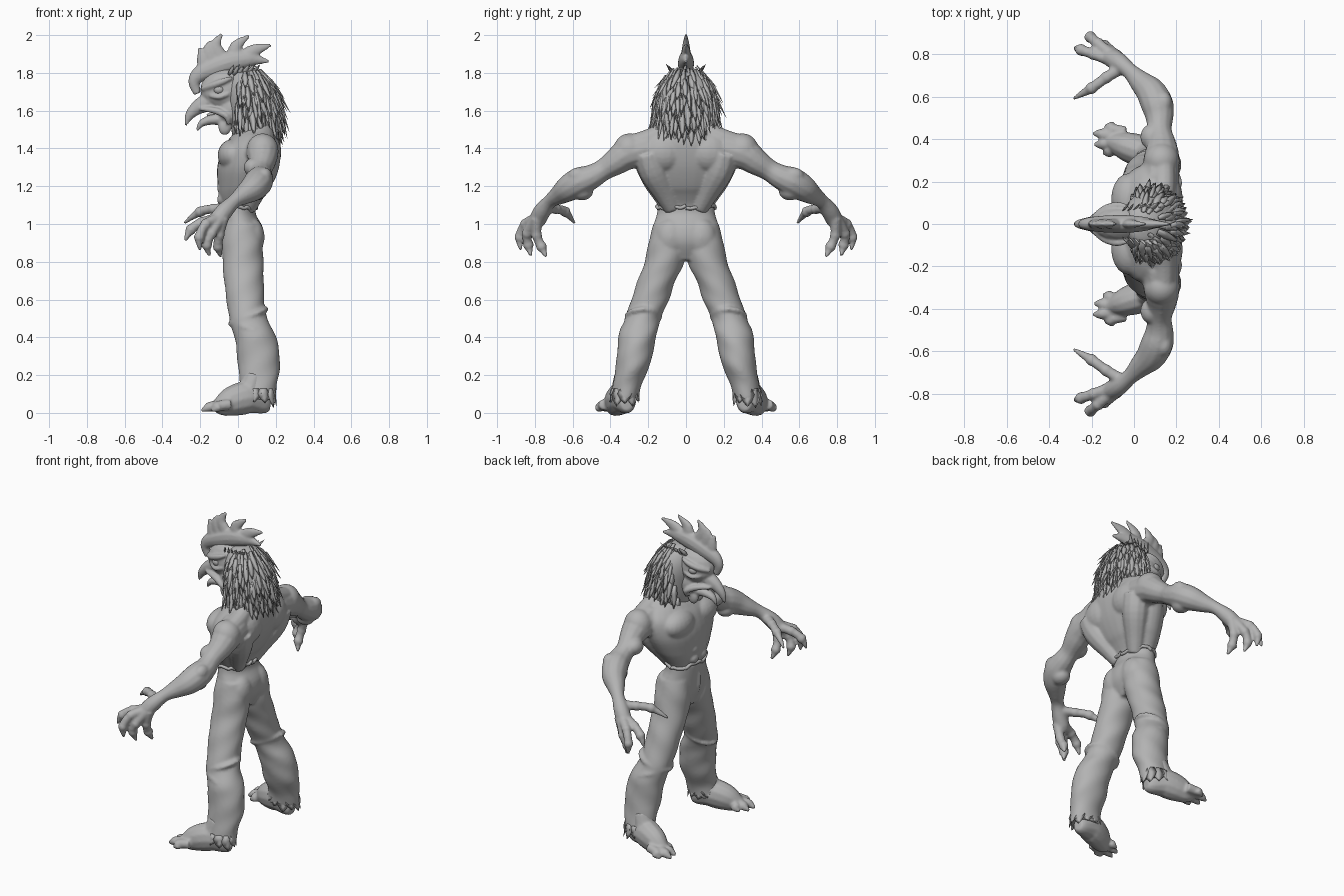
import bpy, bmesh, math, random
from mathutils import Vector, Matrix

random.seed(4)
if "Cube" in bpy.data.objects:
    bpy.data.objects.remove(bpy.data.objects["Cube"], do_unlink=True)

grey = bpy.data.materials.new("plain grey")
grey.use_nodes = True
grey.diffuse_color = (0.45, 0.45, 0.45, 1)
grey.node_tree.nodes["Principled BSDF"].inputs["Base Color"].default_value = (0.45, 0.45, 0.45, 1)


def spline(rows, k=4):
    """Catmull-Rom curve through rows of numbers."""
    out, last = [], len(rows) - 1
    for i in range(last):
        a, b, c, d = (rows[max(0, min(last, j))] for j in (i - 1, i, i + 1, i + 2))
        for s in range(k):
            t = s / k
            out.append([q + 0.5 * t * (r - p + t * (2*p - 5*q + 4*r - e + t * (3*(q - r) + e - p)))
                        for p, q, r, e in zip(a, b, c, d)])
    return out + [list(rows[-1])]


def skin(bm, rings):
    """Closed surface through rings of points."""
    loops = [[bm.verts.new(p) for p in ring] for ring in rings]
    n = len(loops[0])
    for a, b in zip(loops, loops[1:]):
        for i in range(n):
            bm.faces.new((a[i], a[(i + 1) % n], b[(i + 1) % n], b[i]))
    bm.faces.new(loops[0])
    bm.faces.new(loops[-1])


def tube(bm, rows, squash=1.0, n=12, mirror=True):
    """Tapered limb through (x, y, z, radius); squash thins it sideways."""
    path = spline(rows)
    pts = [Vector(p[:3]) for p in path]
    span = pts[-1] - pts[0]
    axis = min(range(3), key=lambda i: abs(span[i]))
    ref = Vector([float(i == axis) for i in range(3)])
    rings = []
    for i, p in enumerate(pts):
        t = (pts[min(i + 1, len(pts) - 1)] - pts[max(i - 1, 0)]).normalized()
        u = (ref - t * ref.dot(t)).normalized()
        v = t.cross(u)
        r = max(path[i][3], 0.003)
        rings.append([p + r * (u * squash * math.cos(a) + v * math.sin(a))
                      for a in (math.tau * j / n for j in range(n))])
    skin(bm, rings)
    if mirror:
        skin(bm, [[(p.x, -p.y, p.z) for p in ring] for ring in rings])


def loft(bm, rows, sides=(1,), ripple=0.0, n=32):
    """Stack of level ellipses: (z, cx, cy, rx, ry), with optional cloth ripple."""
    for s in sides:
        rings = []
        for z, cx, cy, rx, ry in spline(rows):
            ring = []
            for j in range(n):
                a = math.tau * j / n
                w = 1 + ripple * math.sin(2 * a + 30 * z) * math.sin(13 * z + a)
                ring.append((cx + rx * w * math.cos(a), s * (cy + ry * w * math.sin(a)), z))
            rings.append(ring)
        skin(bm, rings)


def blob(bm, c, r, mirror=True):
    for s in ((1, -1) if mirror else (1,)):
        m = Matrix.Translation((c[0], s * c[1], c[2])) @ Matrix.Diagonal((*r, 1))
        bmesh.ops.create_uvsphere(bm, u_segments=20, v_segments=12, radius=1, matrix=m)


def finish(name, bm, voxel=0.0, smooth=4):
    bmesh.ops.recalc_face_normals(bm, faces=bm.faces)
    mesh = bpy.data.meshes.new(name)
    bm.to_mesh(mesh)
    bm.free()
    mesh.materials.append(grey)
    for p in mesh.polygons:
        p.use_smooth = True
    ob = bpy.data.objects.new(name, mesh)
    bpy.context.collection.objects.link(ob)
    if voxel:
        m = ob.modifiers.new("fuse", 'REMESH')
        m.mode, m.voxel_size, m.use_smooth_shade = 'VOXEL', voxel, True
        m = ob.modifiers.new("soften", 'SMOOTH')
        m.factor, m.iterations = 0.5, smooth


# Bare torso, muscles, arms and clawed hands
bm = bmesh.new()
loft(bm, [(1.02, 0, 0, .08, .13), (1.09, 0, 0, .088, .145), (1.15, .01, 0, .112, .185), (1.2, .025, 0, .132, .22),
          (1.3, .045, 0, .155, .268), (1.4, .07, 0, .152, .28), (1.46, .09, 0, .13, .24),
          (1.51, .1, 0, .1, .16), (1.58, .09, 0, .09, .1)])
blob(bm, (-.025, .115, 1.365), (.083, .125, .085))
blob(bm, (.145, .12, 1.38), (.085, .12, .11))
blob(bm, (.13, .3, 1.39), (.085, .085, .09))
tube(bm, [(.15, .2, 1.38, .08), (.13, .17, 1.28, .08), (.08, .11, 1.16, .06), (.05, .07, 1.08, .045)])
for z in (1.13, 1.19, 1.25):
    blob(bm, (-.072, .04, z), (.04, .045, .036))
tube(bm, [(.12, .04, 1.53, .05), (.14, .18, 1.455, .055), (.14, .3, 1.42, .05)])
tube(bm, [(.12, .2, 1.4, .09), (.13, .31, 1.37, .085), (.13, .37, 1.33, .072), (.12, .44, 1.285, .058),
          (.12, .5, 1.25, .066), (.11, .56, 1.225, .077), (.08, .62, 1.19, .072), (.03, .67, 1.155, .054),
          (-.02, .72, 1.12, .038), (-.07, .76, 1.07, .046), (-.11, .785, 1.02, .045), (-.13, .79, .99, .03)])
blob(bm, (.14, .57, 1.255), (.04, .055, .045))
blob(bm, (.1, .55, 1.175), (.055, .06, .05))
blob(bm, (.08, .41, 1.3), (.05, .06, .05))
fingers = [[(-.1, .77, 1.03), (-.19, .8, 1.01), (-.25, .82, .97), (-.28, .83, .91)],
           [(-.1, .79, 1.03), (-.17, .85, 1.0), (-.205, .88, .93), (-.2, .875, .86)],
           [(-.1, .8, 1.02), (-.14, .84, .95), (-.165, .835, .89), (-.15, .82, .83)],
           [(-.08, .79, 1.03), (-.1, .79, .94), (-.105, .765, .88), (-.09, .74, .825)],
           [(-.05, .74, 1.085), (-.13, .69, 1.08), (-.2, .64, 1.065), (-.285, .59, 1.005)]]
for f in fingers:
    tube(bm, [(*p, r) for p, r in zip(f, (.032, .025, .024, .008))])
    for p in f[1:3]:
        blob(bm, p, (.029, .029, .029))
finish("torso_and_arms", bm, .008, 5)

# Trousers with seat, legs and knee folds
bm = bmesh.new()
loft(bm, [(1.095, 0, 0, .095, .15), (1.05, 0, 0, .095, .155), (.98, .02, 0, .112, .175),
          (.9, .025, 0, .11, .18), (.81, .02, 0, .07, .1)])
loft(bm, [(1.0, .02, .085, .095, .085), (.9, .025, .1, .107, .1), (.8, .025, .115, .108, .105),
          (.7, .03, .155, .105, .1), (.6, .04, .188, .1, .1), (.5, .055, .23, .1, .095),
          (.42, .085, .255, .11, .1), (.35, .1, .265, .112, .097), (.25, .112, .28, .112, .09),
          (.15, .11, .312, .098, .076), (.07, .1, .325, .1, .075)], (1, -1), .035)
blob(bm, (.075, .08, .93), (.066, .082, .1))
for z, cx, cy, tilt in ((.51, .055, .226, .04), (.44, .08, .25, -.03)):
    tube(bm, [(cx + .095 * math.cos(a), cy + .088 * math.sin(a), z + tilt * math.cos(a), .013)
              for a in (math.tau * i / 12 for i in range(13))], n=8)
tube(bm, [(-.085, .0, 1.06, .01), (-.09, 0, .98, .013), (-.08, 0, .9, .012), (-.03, 0, .82, .01)], mirror=False)
finish("trousers", bm, .01, 4)

# Crumpled waistband
bm = bmesh.new()
n = 36
tube(bm, [(.096 * math.cos(a), .153 * math.sin(a), 1.088 + random.uniform(-.008, .012), .01)
          for a in (math.tau * i / n for i in range(n + 1))], n=8, mirror=False)
finish("waistband", bm)

# Bare feet with spread toes
bm = bmesh.new()
tube(bm, [(.17, .31, .045, .03), (.14, .315, .05, .05), (.06, .335, .08, .075), (-.02, .36, .065, .072),
          (-.08, .38, .042, .054), (-.12, .39, .03, .03)], 1.15)
for s in (1, -1):
    tube(bm, [(.09, s * .32, .2, .06), (.05, s * .335, .08, .07)], mirror=False)
for x, y in ((-.195, .425), (-.19, .375), (-.15, .335), (-.14, .46)):
    tube(bm, [(-.04, .6 * y + .155, .045, .03), (.5 * x - .04, .8 * y + .08, .035, .027),
              (x + .035, y, .027, .024), (x, y, .012, .007)])
finish("feet", bm, .008)


def leaf(bm, root, down, out, length, width, curl):
    """Pointed, slightly ridged feather or cloth tatter."""
    side = down.cross(out).normalized()
    rows = []
    for t, w in ((0, .6), (.35, 1), (.7, .65), (1, .04)):
        c = root + down * length * t + out * curl * t * t
        rows.append([c - side * width * w, c + out * .007 * w, c + side * width * w, c - out * .005 * w])
    skin(bm, rows)


# Torn trouser hems, longest at the heel
bm = bmesh.new()
for s in (1, -1):
    for i in range(11):
        a = math.tau * i / 11
        out = Vector((math.cos(a), s * math.sin(a), 0))
        root = Vector((.1 + .092 * out.x, s * .325 + .068 * out.y, .13))
        leaf(bm, root, Vector((0, 0, -1)), out, .075 + .02 * out.x + random.uniform(-.015, .015), .038, .012)
finish("torn_hems", bm)

# Head, brows, cheeks and open hooked beak
bm = bmesh.new()
blob(bm, (-.06, 0, 1.71), (.14, .09, .115), False)
blob(bm, (-.02, 0, 1.61), (.1, .085, .1), False)
tube(bm, [(-.08, 0, 1.67, .075), (-.17, 0, 1.64, .05), (-.22, 0, 1.612, .037), (-.257, 0, 1.573, .025),
          (-.278, 0, 1.52, .006)], .85, mirror=False)
tube(bm, [(-.02, 0, 1.56, .06), (-.09, 0, 1.555, .034), (-.15, 0, 1.55, .026), (-.195, 0, 1.53, .018),
          (-.217, 0, 1.492, .006)], 1.2, mirror=False)
tube(bm, [(-.19, .03, 1.715, .014), (-.14, .07, 1.732, .017), (-.08, .088, 1.755, .017), (-.03, .082, 1.775, .009)])
tube(bm, [(-.15, .06, 1.68, .01), (-.1, .084, 1.672, .013), (-.05, .086, 1.69, .01)])
tube(bm, [(-.2, .035, 1.61, .01), (-.12, .06, 1.6, .018), (-.06, .075, 1.57, .018), (-.05, .06, 1.53, .012)])
blob(bm, (-.07, .025, 1.515), (.035, .022, .045))
finish("head_and_beak", bm, .007, 3)

# Eyes and tongue
bm = bmesh.new()
blob(bm, (-.1, .07, 1.711), (.03, .024, .025))
finish("eyes", bm)
bm = bmesh.new()
tube(bm, [(-.06, 0, 1.58, .02), (-.12, 0, 1.587, .015), (-.165, 0, 1.575, .005)], mirror=False)
finish("tongue", bm)

# Fleshy comb with swept points
bm = bmesh.new()
tube(bm, [(-.215, 0, 1.69, .02), (-.232, 0, 1.75, .032), (-.2, 0, 1.795, .045), (-.12, 0, 1.83, .055),
          (-.03, 0, 1.86, .056), (.05, 0, 1.872, .045), (.1, 0, 1.87, .028), (.165, 0, 1.86, .007)],
     .75, mirror=False)
points = [[(-.17, 1.82), (-.185, 1.88), (-.205, 1.935)], [(-.13, 1.85), (-.155, 1.92), (-.145, 1.97)],
          [(-.08, 1.86), (-.12, 1.94), (-.085, 2.006)], [(-.01, 1.88), (-.01, 1.94), (.06, 1.998)],
          [(.04, 1.88), (.09, 1.92), (.175, 1.947)]]
for spike in points:
    tube(bm, [(x, 0, z, r) for (x, z), r in zip(spike, (.046, .034, .008))], .6, mirror=False)
finish("comb", bm, .007, 3)

# Neck mane: rounded core plus overlapping rows of shaggy feathers
mane = [(1.825, .04, 0, .025, .035), (1.805, .045, 0, .075, .085), (1.75, .06, 0, .115, .13),
        (1.68, .075, 0, .135, .155), (1.6, .085, 0, .135, .16), (1.53, .085, 0, .125, .15), (1.47, .08, 0, .11, .125)]
bm = bmesh.new()
loft(bm, mane)
finish("mane_core", bm)
bm = bmesh.new()
rows = spline(mane, 2)[1:-1]
for k, (z, cx, cy, rx, ry) in enumerate(rows):
    count = 14 + 2 * k
    reach = 1.75 + .08 * k
    for i in range(count):
        a = reach * (2 * (i + .5 * (k % 2)) / count - 1) + random.uniform(-.08, .08)
        c, s = math.cos(a), math.sin(a)
        root = Vector((cx + rx * c, ry * s, z + random.uniform(-.02, .02)))
        flare = max(.2, .9 - .13 * k)
        down = Vector((flare * c + .12, flare * s + random.uniform(-.12, .12), -1)).normalized()
        leaf(bm, root, down, Vector((c, s, .2)).normalized(), random.uniform(.1, .17) * (.7 if k > 7 else 1),
             random.uniform(.012, .021), random.uniform(-.025, .012))
# Small tufts flaring beside the crown
for s in (1, -1):
    for i in range(6):
        out = Vector((.3 * i - .7, s, .2)).normalized()
        leaf(bm, Vector((-.05 + .025 * i, s * .065, 1.79)), Vector((.4, s * .35, .6)).normalized(), out,
             random.uniform(.05, .075), .014, .01)
finish("mane_feathers", bm)
